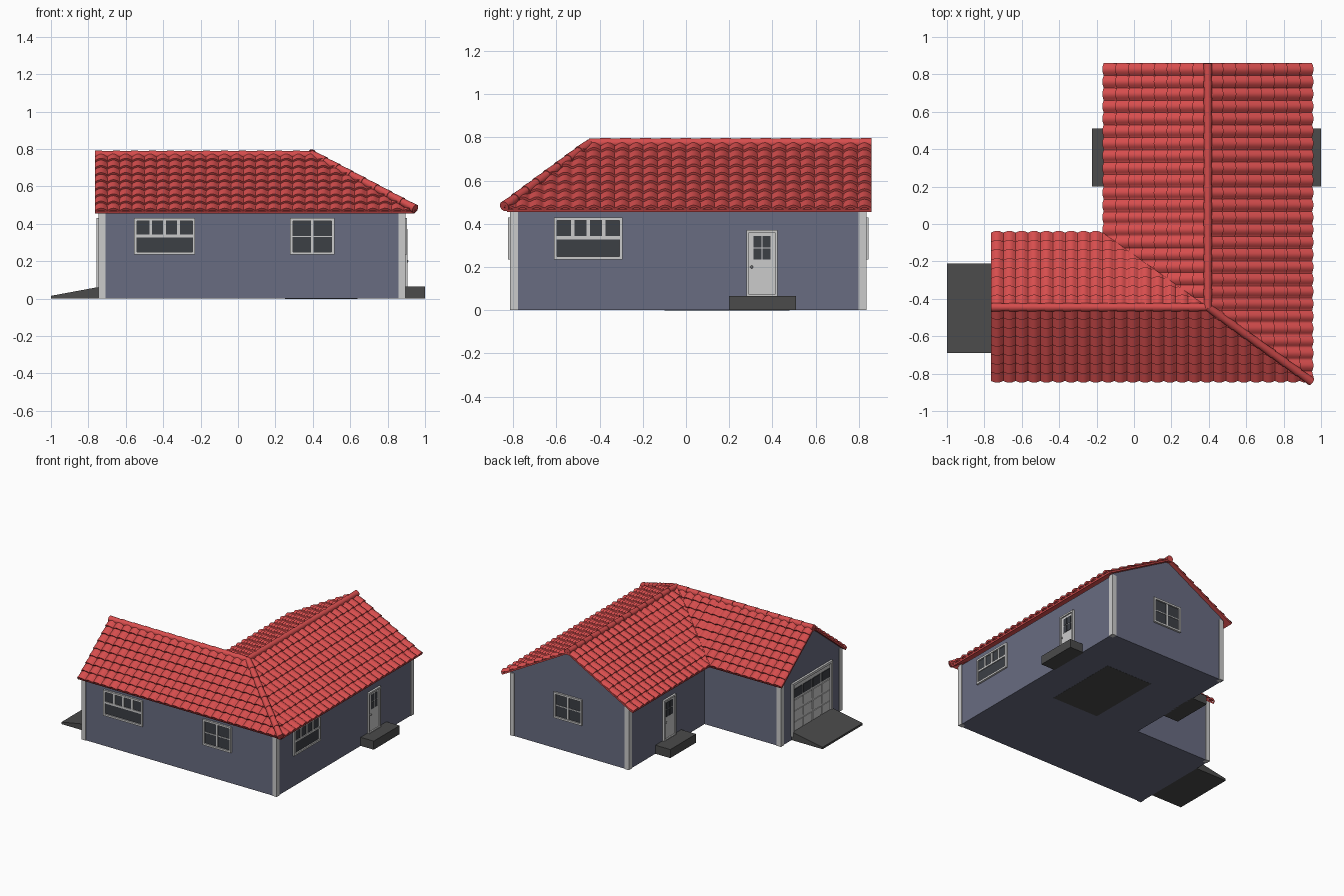
import bpy, bmesh, math
from mathutils import Vector, Matrix

if "Cube" in bpy.data.objects:
    bpy.data.objects.remove(bpy.data.objects["Cube"])

def mat(name, c):
    m = bpy.data.materials.new(name)
    m.diffuse_color = (*c, 1)
    m.use_nodes = True
    m.node_tree.nodes["Principled BSDF"].inputs["Base Color"].default_value = m.diffuse_color
    return m

RED = mat("roof_red", (0.68, 0.075, 0.075))
BLUE = mat("wall_blue", (0.14, 0.15, 0.22))
TRIM = mat("trim", (0.55, 0.55, 0.54))
DARK = mat("concrete", (0.07, 0.07, 0.07))
GLASS = mat("glass", (0.045, 0.05, 0.06))

def finish(name, bm, material, smooth=False):
    bmesh.ops.recalc_face_normals(bm, faces=bm.faces)
    me = bpy.data.meshes.new(name)
    bm.to_mesh(me)
    bm.free()
    me.materials.append(material)
    ob = bpy.data.objects.new(name, me)
    bpy.context.collection.objects.link(ob)
    if smooth:
        bpy.ops.object.select_all(action='DESELECT')
        ob.select_set(True)
        bpy.context.view_layer.objects.active = ob
        bpy.ops.object.shade_smooth_by_angle(angle=math.radians(40))
    return ob

def box(bm, lo, hi, m=Matrix()):
    lo, hi = Vector(lo), Vector(hi)
    size = Matrix.Diagonal((*(hi - lo), 1))
    bmesh.ops.create_cube(bm, size=1, matrix=m @ Matrix.Translation((lo + hi) / 2) @ size)

def prism(bm, pts, vec):
    f = bm.faces.new([bm.verts.new(p) for p in pts])
    r = bmesh.ops.extrude_face_region(bm, geom=[f])
    bmesh.ops.translate(bm, vec=vec, verts=[v for v in r['geom'] if isinstance(v, bmesh.types.BMVert)])
    if not f.is_valid or len(f.link_loops if hasattr(f, 'link_loops') else []) < 0:
        return
    if f.is_valid and all(len(e.link_faces) < 2 for e in f.edges):
        bm.faces.new(list(f.verts))

# Main dimensions: wall corners, ridge lines, eaves
X0, XM, X1 = -0.74, -0.10, 0.89
Y0, YM, Y1 = -0.81, -0.08, 0.83
RX, RY, RZ = 0.395, -0.445, 0.765
EZ = 0.46

# Walls: L-shaped body and two gables
bm = bmesh.new()
prism(bm, [(X0, Y0, 0), (X1, Y0, 0), (X1, Y1, 0), (XM, Y1, 0), (XM, YM, 0), (X0, YM, 0)], (0, 0, 0.47))
finish("walls", bm, BLUE)
bm = bmesh.new()
prism(bm, [(XM, Y1, 0.46), (XM, Y1, 0.485), (RX, Y1, 0.76), (X1, Y1, 0.485), (X1, Y1, 0.46)], (0, -0.03, 0))
prism(bm, [(X0, Y0, 0.46), (X0, Y0, 0.475), (X0, RY, 0.76), (X0, YM, 0.475), (X0, YM, 0.46)], (0.03, 0, 0))
finish("gables", bm, BLUE)

# Corner boards
bm = bmesh.new()
for x, y, sx, sy in [(X0, Y0, 1, 1), (X1, Y0, -1, 1), (X1, Y1, -1, -1), (XM, Y1, 1, -1), (X0, YM, 1, -1)]:
    cx, cy = x + sx * 0.013, y + sy * 0.013
    box(bm, (cx - 0.018, cy - 0.018, 0), (cx + 0.018, cy + 0.018, 0.475))
finish("corner_boards", bm, TRIM)

# Roof deck under the tiles
V = [(RX, RY, RZ), (RX, .86, RZ), (.945, .86, EZ), (.945, -.83, EZ), (-.765, -.83, EZ),
     (-.765, RY, RZ), (-.765, -.055, EZ), (-.155, -.055, EZ), (-.155, .86, EZ)]
bm = bmesh.new()
vs = [bm.verts.new(v) for v in V]
for f in [(0, 3, 2, 1), (0, 5, 4, 3), (0, 7, 6, 5), (0, 1, 8, 7)]:
    bm.faces.new([vs[i] for i in f])
deck = finish("roof_deck", bm, RED)
md = deck.modifiers.new("thickness", 'SOLIDIFY')
md.thickness, md.offset = 0.012, 0

# Tiled slopes: barrel waves in stepped courses, cut along the hip or valley
def tiles(name, start, end, down, corner, keep):
    start, end, down = Vector(start), Vector(end), Vector(down)
    along = (end - start).normalized()
    n = along.cross(down).normalized()
    if n.z < 0:
        n = -n
    length, rows, pitch, seg = (end - start).length, 8, 0.066, 10
    cols = int(length / pitch * seg)
    bm = bmesh.new()
    lines = []
    for r in range(rows):
        for t, lift in ((r, 0.002), (r + 1, 0.014)):
            line = []
            for i in range(cols + 1):
                s = length * i / cols
                wave = abs(math.sin(math.pi * s / pitch)) * 0.016
                line.append(bm.verts.new(start + along * s + down * (t / rows) + n * (lift + wave)))
            lines.append(line)
    lines.append([bm.verts.new(v.co - n * 0.014) for v in lines[-1]])
    for a, b in zip(lines, lines[1:]):
        for i in range(cols):
            bm.faces.new((a[i], a[i + 1], b[i + 1], b[i]))
    a = Vector((RX, RY, 0))
    d = Vector((*corner, 0)) - a
    no = Vector((d.y, -d.x, 0)).normalized()
    if (Vector((*keep, 0)) - a).dot(no) > 0:
        no = -no
    bmesh.ops.bisect_plane(bm, geom=bm.verts[:] + bm.edges[:] + bm.faces[:], plane_co=a,
                           plane_no=no, clear_outer=True)
    finish(name, bm, RED, True)

drop = EZ - RZ
HIP, VAL = (.945, -.83), (-.155, -.055)
tiles("tiles_right", (RX, .86, RZ), (RX, -.84, RZ), (.55, 0, drop), HIP, (.8, .5))
tiles("tiles_front", (-.765, RY, RZ), (.96, RY, RZ), (0, -.385, drop), HIP, (-.5, -.7))
tiles("tiles_rear", (-.765, RY, RZ), (RX, RY, RZ), (0, .39, drop), VAL, (-.6, -.3))
tiles("tiles_inner", (RX, .86, RZ), (RX, RY, RZ), (-.55, 0, drop), VAL, (.1, .6))

# Overlapping ridge and hip caps
def caps(name, a, b, count):
    a, b = Vector(a), Vector(b)
    d = (b - a) / count
    rot = d.to_track_quat('Z', 'Y').to_matrix().to_4x4()
    bm = bmesh.new()
    for i in range(count):
        bmesh.ops.create_cone(bm, cap_ends=True, segments=14, radius1=0.020, radius2=0.024,
                              depth=d.length * 1.08, matrix=Matrix.Translation(a + d * (i + .5)) @ rot)
    finish(name, bm, RED, True)

caps("ridge_main", (RX, RY, .774), (RX, .855, .774), 14)
caps("ridge_wing", (RX, RY, .768), (-.76, RY, .768), 12)
caps("hip_cap", (RX, RY, .772), (.945, -.84, .482), 8)

# Wall openings in local space: x along the wall, -y outward, z up
def place(px, py, nx, ny):
    n = Vector((nx, ny, 0))
    u = Vector((0, 0, 1)).cross(n)
    m = Matrix((u, -n, (0, 0, 1))).transposed().to_4x4()
    return Matrix.Translation((px, py, 0)) @ m

def frame(bm, m, w, z0, z1, t, depth=0.014):
    for lo, hi in [((-w, z0), (-w + t, z1)), ((w - t, z0), (w, z1)),
                   ((-w + t, z0), (w - t, z0 + t)), ((-w + t, z1 - t), (w - t, z1))]:
        box(bm, (lo[0], -depth, lo[1]), (hi[0], 0.01, hi[1]), m)

def window(name, m, w, wide):
    z0, z1, t = 0.235, 0.43, 0.014
    bm = bmesh.new()
    frame(bm, m, w, z0, z1, t)
    if wide:
        box(bm, (-w + t, -.010, .328), (w - t, .01, .343), m)
        for i in range(-1, 2):
            x = i * (w - t) / 2
            box(bm, (x - .008, -.010, .343), (x + .008, .01, z1 - t), m)
    else:
        box(bm, (-.006, -.010, z0 + t), (.006, .01, z1 - t), m)
        box(bm, (-w + t, -.008, .329), (w - t, .01, .336), m)
    finish(name + "_frame", bm, TRIM)
    bm = bmesh.new()
    box(bm, (-w + t, -.004, z0 + t), (w - t, .008, z1 - t), m)
    finish(name + "_glass", bm, GLASS)

window("front_wide_window", place(-.392, Y0, 0, -1), .163, True)
window("front_window", place(.397, Y0, 0, -1), .118, False)
window("right_wide_window", place(X1, -.453, 1, 0), .158, True)
window("back_window", place(.405, Y1, 0, 1), .118, False)

# Entrance doors with four panes and a knob
def door(name, m):
    bm = bmesh.new()
    frame(bm, m, .072, .06, .372, .012, .016)
    box(bm, (-.06, -.006, .06), (.06, .01, .36), m)
    bmesh.ops.create_uvsphere(bm, u_segments=8, v_segments=6, radius=.007,
                              matrix=m @ Matrix.Translation((-.048, -.014, .2)))
    finish(name, bm, TRIM)
    bm = bmesh.new()
    for x in (-.021, .021):
        for z in (.26, .317):
            box(bm, (x - .018, -.008, z - .026), (x + .018, 0, z + .026), m)
    finish(name + "_panes", bm, GLASS)

door("right_door", place(X1, .352, 1, 0))
door("left_door", place(XM, .352, -1, 0))

# Garage door: frame, raised panels and a row of panes
m = place(X0, -.445, -1, 0)
bm, gl = bmesh.new(), bmesh.new()
frame(bm, m, .24, .03, .43, .018, .016)
box(bm, (-.222, -.003, .03), (.222, .01, .412), m)
for c in range(4):
    x = -.165 + c * .11
    for r in range(4):
        z = .095 + r * .083
        box(gl if r == 3 else bm, (x - .047, -.008, z - .033), (x + .047, 0, z + .033), m)
finish("garage_door", bm, TRIM)
finish("garage_panes", gl, GLASS)

# Door steps, foundation patch and driveway ramp
bm = bmesh.new()
box(bm, (.88, .2, 0), (1.0, .51, .065))
box(bm, (-.225, .2, 0), (-.09, .51, .065))
box(bm, (.25, -.1, 0), (.64, .48, .004))
bmesh.ops.translate(bm, vec=(0, 0, -.001), verts=bm.verts[-8:])
finish("steps_and_pad", bm, DARK)
bm = bmesh.new()
prism(bm, [(-1, -.69, 0), (-.73, -.69, 0), (-.73, -.69, .065), (-1, -.69, .015)], (0, .48, 0))
finish("driveway_ramp", bm, DARK)
